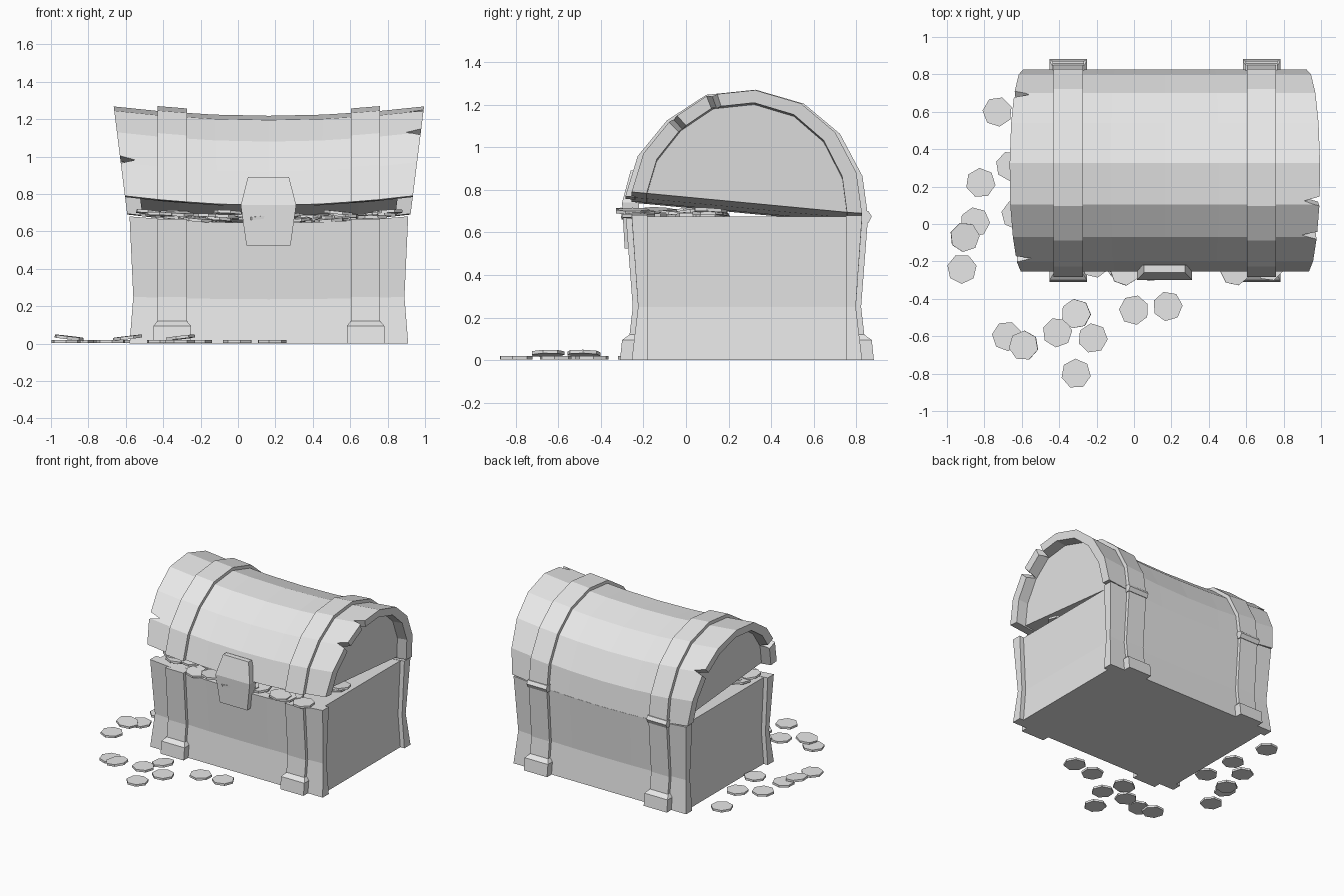
import bpy, bmesh, math, random
from mathutils import Vector, Matrix

if "Cube" in bpy.data.objects:
    bpy.data.objects.remove(bpy.data.objects["Cube"])

CX, CY = 0.165, 0.286          # chest centre in plan
random.seed(4)

grey = bpy.data.materials.new("plain_grey")
grey.use_nodes = True
grey.diffuse_color = (0.8, 0.8, 0.8, 1)
grey.node_tree.nodes["Principled BSDF"].inputs["Base Color"].default_value = (0.8, 0.8, 0.8, 1)


def finish(name, bm):
    """Turn a bmesh into a named object with the grey material."""
    bmesh.ops.recalc_face_normals(bm, faces=bm.faces)
    mesh = bpy.data.meshes.new(name)
    bm.to_mesh(mesh)
    bm.free()
    mesh.materials.append(grey)
    obj = bpy.data.objects.new(name, mesh)
    bpy.context.collection.objects.link(obj)
    return obj


def strip_cap(bm, ring):
    """Close a ring with quads joining opposite sides."""
    n = len(ring)
    for i in range((n - 1) // 2):
        quad = [ring[i], ring[i + 1], ring[n - 2 - i], ring[n - 1 - i]]
        bm.faces.new(list(dict.fromkeys(quad)))


def loft(name, profile, stations, half_length, sag):
    """Sweep a closed (y, z) profile along x, flared by height and sagging mid-way."""
    bm = bmesh.new()
    rings = [[bm.verts.new((CX + s * half_length(z), y, z - sag(z) * (1 - s * s)))
              for y, z in profile] for s in stations]
    n = len(profile)
    for a, b in zip(rings, rings[1:]):
        for i in range(n):
            j = (i + 1) % n
            bm.faces.new((a[i], a[j], b[j], b[i]))
    strip_cap(bm, rings[0])
    strip_cap(bm, rings[-1])
    return finish(name, bm)


def plate(name, cx, rows, back, mirror=False):
    """Stack of (z, half width, outer y) rows, with its hidden side at y = back."""
    bm = bmesh.new()
    rings = []
    for z, w, y in rows:
        pts = [(-w, y), (w, y), (w, back), (-w, back)]
        rings.append([bm.verts.new((cx + px, 2 * CY - py if mirror else py, z)) for px, py in pts])
    for a, b in zip(rings, rings[1:]):
        for i in range(4):
            j = (i + 1) % 4
            bm.faces.new((a[i], a[j], b[j], b[i]))
    bm.faces.new(rings[0])
    bm.faces.new(rings[-1])
    return finish(name, bm)


# Chest base: pinched front and back walls, with recessed ends between them
def base_half(z):
    return 0.725 + 0.02 * abs(z - 0.25) / (0.25 if z < 0.25 else 0.43)


def base_sag(z):
    return 0.035 * z / 0.68


spans = [-1, -0.7, -0.35, 0, 0.35, 0.7, 1]
wall = [(-0.255, 0), (-0.225, 0.25), (-0.255, 0.68), (-0.18, 0.68), (-0.18, 0.25), (-0.18, 0)]
loft("front_wall", wall, spans, base_half, base_sag)
loft("back_wall", [(2 * CY - y, z) for y, z in wall], spans, base_half, base_sag)
core = [(-0.2, 0), (-0.2, 0.25), (-0.2, 0.675), (0.77, 0.675), (0.77, 0.25), (0.77, 0)]
loft("base_core", core, spans, lambda z: base_half(z) - 0.035, base_sag)


# Lid: thick arched shell, propped open at the front, with recessed end panels
def scaled(points, fy, fz):
    return [(0.285 + (y - 0.285) * fy, 0.73 + (z - 0.73) * fz) for y, z in points]


def lid_half(z):
    return 0.77 + 0.06 * (z - 0.79) / 0.48


def lid_sag(z):
    return 0.05


arch = [(-0.255, 0.79), (-0.2, 0.97), (-0.07, 1.13), (0.105, 1.245), (0.325, 1.268),
        (0.54, 1.205), (0.7, 1.07), (0.8, 0.88), (0.826, 0.69)]
inner = scaled(arch, 0.87, 0.89)
lid = loft("lid_shell", arch + inner[::-1], spans, lid_half, lid_sag)
loft("lid_core", scaled(arch, 0.88, 0.9), spans, lambda z: lid_half(z) - 0.08, lid_sag)

# Cracks: wedge cuts in the lid rim as (side, y, z)
for side, y, z in [(1, 0.13, 1.22), (1, -0.05, 1.12), (-1, 0.67, 1.05), (-1, -0.18, 0.98)]:
    out = Vector((0, y - 0.3, z - 0.75)).normalized()
    along = Vector((0, -out.z, out.y))
    rim = Vector((CX + side * lid_half(z), y, z))
    bm = bmesh.new()
    for r in (-0.13, 0.13):
        for dx, w in [(-0.08, 0), (0.1, 0.055), (0.1, -0.055)]:
            bm.verts.new(rim + out * r + along * w + Vector((side * dx, 0, 0)))
    bmesh.ops.convex_hull(bm, input=bm.verts)
    cutter = finish("crack_cutter", bm)
    cutter.hide_render = True
    mod = lid.modifiers.new("crack", 'BOOLEAN')
    mod.operation = 'DIFFERENCE'
    mod.solver = 'EXACT'
    mod.object = cutter
    bpy.context.view_layer.objects.active = lid
    bpy.ops.object.modifier_apply(modifier=mod.name)
    bpy.data.objects.remove(cutter)

# Straps over the lid and down the walls, each wall strap ending in a wider foot
strap_rows = [(0, 0.1, -0.31), (0.095, 0.1, -0.3), (0.12, 0.078, -0.265),
              (0.25, 0.078, -0.25), (0.665, 0.078, -0.282)]
hinge_rows = [(0.645, 0.085, -0.285), (0.675, 0.085, -0.3), (0.7, 0.085, -0.285)]
band = scaled(arch, 1.055, 1.045) + scaled(arch, 0.97, 0.97)[::-1]
for label, side in (("left", 1), ("right", -1)):
    middle = side * 0.517
    loft(label + "_lid_strap", band, [(middle + d) / 0.8 for d in (-0.078, 0.078)],
         lambda z: 0.8, lid_sag)
    plate(label + "_front_strap", CX + middle, strap_rows, -0.2)
    plate(label + "_back_strap", CX + middle, strap_rows, -0.2, True)
    plate(label + "_hinge", CX + middle, hinge_rows, -0.22, True)

# Lock hasp hanging from the lid
plate("lock_plate", CX - 0.002, [(0.525, 0.118, -0.288), (0.74, 0.148, -0.3), (0.89, 0.11, -0.26)], -0.22)


# Seven-sided coins
def coin(name, x, y, z, tilt=0.0):
    bm = bmesh.new()
    turn = Matrix.Rotation(random.uniform(0, math.tau), 4, 'Z')
    lean = Matrix.Rotation(tilt, 4, Vector((random.uniform(-1, 1), random.uniform(-1, 1), 0.0)))
    bmesh.ops.create_cone(bm, cap_ends=True, segments=7, radius1=0.08, radius2=0.08,
                          depth=0.016, matrix=Matrix.Translation((x, y, z)) @ lean @ turn)
    return finish(name, bm)


for x, y in [(-0.73, 0.6), (-0.82, 0.22), (-0.66, 0.31), (-0.63, 0.05), (-0.85, 0.01),
             (-0.92, -0.24), (-0.68, -0.6), (-0.41, -0.58), (-0.22, -0.61), (0, -0.46),
             (0.18, -0.44), (-0.31, -0.8)]:
    coin("ground_coin", x, y, 0.012)
for x, y in [(-0.905, -0.07), (-0.59, -0.65), (-0.31, -0.48)]:
    coin("leaning_coin", x, y, 0.032, 0.12)

# Treasure heap peeking out under the lid
for i in range(50):
    x = -0.47 + 1.27 * i / 49
    s = (x - CX) / 0.75
    y = random.uniform(-0.23, 0.14)
    coin("heap_coin", x, y, 0.688 + random.uniform(0, 0.028) - 0.035 * (1 - s * s),
         random.uniform(-0.15, 0.15))
for x in (-0.05, 0.54):
    coin("rim_coin", x, -0.25, 0.7, 0.1)
